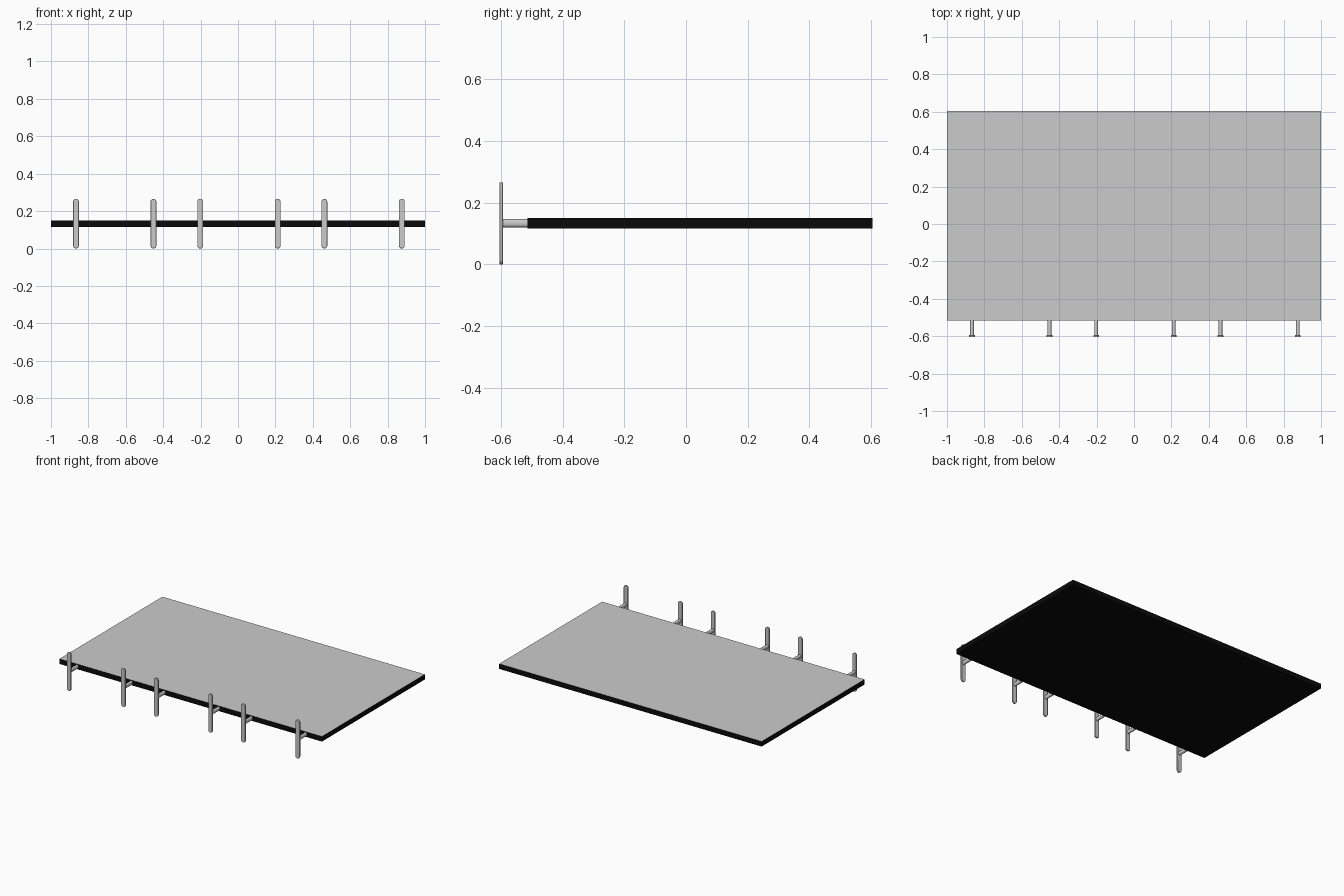
import bpy, bmesh, math

if "Cube" in bpy.data.objects:
    bpy.data.objects.remove(bpy.data.objects["Cube"])


def material(name, rgb):
    m = bpy.data.materials.new(name)
    m.diffuse_color = (*rgb, 1)
    m.use_nodes = True
    m.node_tree.nodes["Principled BSDF"].inputs["Base Color"].default_value = m.diffuse_color
    return m


GREY = material("light_grey", (0.6, 0.6, 0.6))
BLACK = material("black", (0.003, 0.003, 0.003))


def finish(name, bm, mats):
    bmesh.ops.recalc_face_normals(bm, faces=bm.faces)
    me = bpy.data.meshes.new(name)
    bm.to_mesh(me)
    bm.free()
    for m in mats:
        me.materials.append(m)
    ob = bpy.data.objects.new(name, me)
    bpy.context.collection.objects.link(ob)
    return ob


def stadium(name, x, z0, z1, width, y0, y1, bevel=0.0):
    """Round-ended upright outline in the xz plane, extruded along y."""
    bm = bmesh.new()
    r = width / 2
    n = 8
    pts = []
    for zc, start in ((z1 - r, 0), (z0 + r, math.pi)):
        for i in range(n + 1):
            a = start + math.pi * i / n
            pts.append((x + r * math.cos(a), y0, zc + r * math.sin(a)))
    face = bm.faces.new([bm.verts.new(p) for p in pts])
    res = bmesh.ops.extrude_face_region(bm, geom=[face])
    moved = [v for v in res["geom"] if isinstance(v, bmesh.types.BMVert)]
    bmesh.ops.translate(bm, verts=moved, vec=(0, y1 - y0, 0))
    ob = finish(name, bm, [GREY])
    if bevel:
        mod = ob.modifiers.new("rounded_edge", "BEVEL")
        mod.width = bevel
        mod.segments = 2
        mod.limit_method = "ANGLE"
        mod.angle_limit = math.radians(60)
    bpy.context.view_layer.objects.active = ob
    ob.select_set(True)
    bpy.ops.object.shade_smooth_by_angle(angle=math.radians(35))
    ob.select_set(False)


# Flat panel: grey upper face, black sides and underside
bm = bmesh.new()
bmesh.ops.create_cube(bm, size=1)
bmesh.ops.scale(bm, verts=bm.verts, vec=(2, 1.12, 0.035))
bmesh.ops.translate(bm, verts=bm.verts, vec=(0, 0.045, 0.1335))
bm.normal_update()
for f in bm.faces:
    f.material_index = 0 if f.normal.z > 0.5 else 1
finish("panel", bm, [GREY, BLACK])

# Three pairs of upright front bars, each carried by a short stem
k = 0
for pair in range(3):
    for offset in (-0.207, 0.207):
        k += 1
        x = 0.005 + (pair - 1) * 0.664 + offset
        stadium(f"front_bar_{k}", x, 0.0, 0.266, 0.031, -0.605, -0.594, 0.002)
        stadium(f"bar_stem_{k}", x, 0.12, 0.147, 0.02, -0.596, -0.514)
